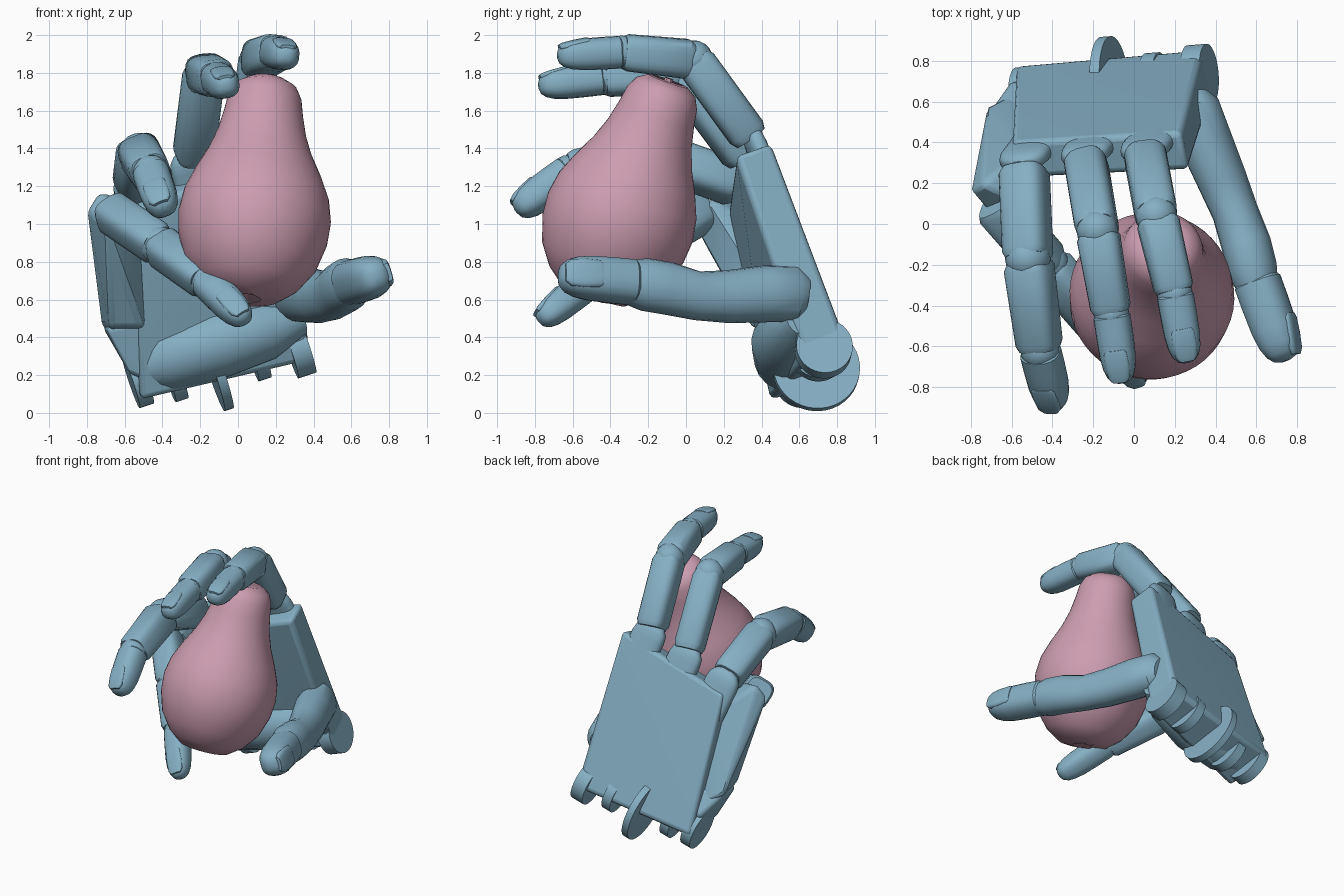
import bpy, bmesh, math
from mathutils import Vector as V

cube = bpy.data.objects.get("Cube")
if cube:
    bpy.data.objects.remove(cube)


def material(name, rgb):
    m = bpy.data.materials.new(name)
    m.use_nodes = True
    m.diffuse_color = (*rgb, 1)
    m.node_tree.nodes["Principled BSDF"].inputs["Base Color"].default_value = (*rgb, 1)
    return m


BLUE = material("steel blue", (0.235, 0.43, 0.55))
PINK = material("dusty pink", (0.61, 0.34, 0.44))


def finish(name, bm, mat, angle=35, bevel=0):
    bmesh.ops.recalc_face_normals(bm, faces=bm.faces)
    me = bpy.data.meshes.new(name)
    bm.to_mesh(me)
    bm.free()
    ob = bpy.data.objects.new(name, me)
    bpy.context.collection.objects.link(ob)
    me.materials.append(mat)
    if bevel:
        mod = ob.modifiers.new("soft edges", "BEVEL")
        mod.width, mod.segments = bevel, 3
    bpy.ops.object.select_all(action="DESELECT")
    ob.select_set(True)
    bpy.context.view_layer.objects.active = ob
    bpy.ops.object.shade_smooth_by_angle(angle=math.radians(angle))


def hull(name, points, bevel=0):
    bm = bmesh.new()
    for p in points:
        bm.verts.new(p)
    res = bmesh.ops.convex_hull(bm, input=bm.verts)
    bmesh.ops.delete(bm, geom=[g for g in res["geom_interior"] if g.is_valid], context="VERTS")
    bmesh.ops.dissolve_limit(bm, angle_limit=0.02, verts=bm.verts, edges=bm.edges)
    finish(name, bm, BLUE, 30, bevel)


def loft(name, pts, radii, up, wide=1, tall=1, power=0.8, sides=20, mat=BLUE):
    """Tube through pts with a rounded-box cross-section; up points to its back."""
    pts = [V(p) for p in pts]
    bm, rings = bmesh.new(), []
    for i, (p, r) in enumerate(zip(pts, radii)):
        d = (pts[min(i + 1, len(pts) - 1)] - pts[max(i - 1, 0)]).normalized()
        top = (V(up) - d * V(up).dot(d)).normalized()
        side = d.cross(top)
        ring = []
        for k in range(sides):
            a = math.tau * (k + 0.5) / sides
            c, s = math.cos(a), math.sin(a)
            x = math.copysign(abs(c) ** power, c) * r * wide
            y = math.copysign(abs(s) ** power, s) * r * tall
            ring.append(bm.verts.new(p + side * x + top * y))
        rings.append(ring)
    for a, b in zip(rings, rings[1:]):
        for k in range(sides):
            j = (k + 1) % sides
            bm.faces.new((a[k], a[j], b[j], b[k]))
    bm.faces.new(rings[0])
    bm.faces.new(rings[-1])
    finish(name, bm, mat)


def along(p, q, stations):
    return [V(p).lerp(V(q), t) for t in stations]


def phalanx(name, p, q, r0, r1, up):
    loft(name, along(p, q, (0, 0.07, 0.5, 0.93, 1)),
         (r0 * 0.85, r0, (r0 + r1) / 2, r1, r1 * 0.88), up, power=0.62)


def fingertip(name, p, q, r, up):
    stations = (0, 0.04, 0.3, 0.6, 0.78, 0.9, 0.97, 1)
    shape = (0.88, 1, 1, 0.97, 0.88, 0.72, 0.5, 0.2)
    loft(name, along(p, q, stations), [r * s for s in shape], up, tall=0.95)
    # Nail plate laid on the back of the tip
    d = (V(q) - V(p)).normalized()
    top = (V(up) - d * V(up).dot(d)).normalized()
    a, b = V(p).lerp(V(q), 0.5) + top * r * 0.79, V(p).lerp(V(q), 0.97) + top * r * 0.5
    loft(name + "_nail", along(a, b, (0, 0.1, 0.5, 0.85, 1)),
         [r * s for s in (0.5, 0.62, 0.66, 0.6, 0.4)], up, tall=0.34, power=0.7)


def disc(name, centre, axis, radius, thick):
    c, a = V(centre), V(axis).normalized()
    loft(name, (c - a * thick / 2, c + a * thick / 2), (radius, radius), (0, 0, 1), power=1, sides=40)


# Pear: a turned profile on a leaning axis
axis = V((0.08, 0.33, 0.94)).normalized()
centre = V((0.085, -0.36, 1.0))
profile = [(0.01, -.39), (.07, -.42), (.18, -.40), (.27, -.33), (.35, -.22), (.395, -.08), (.405, .04),
           (.385, .16), (.335, .28), (.275, .40), (.235, .51), (.21, .62), (.195, .71), (.165, .77),
           (.11, .805), (.05, .80), (.01, .77)]
loft("pear", [centre + axis * t for r, t in profile], [r for r, t in profile],
     (0, -1, 0), power=1, sides=48, mat=PINK)
tip = centre + axis * 0.76
loft("pear_stem", (tip, tip + axis * 0.06), (0.02, 0.025), (0, -1, 0), sides=8, mat=PINK)

# Palm slab: four back corners pushed forward by their own thickness
front = V((0.19, -0.92, -0.32)).normalized()
across = V((0.9, 0.07, 0.30)).normalized()
reach = front.cross(across).normalized()
back = [V((0.34, 0.86, 0.35)), V((0.23, 0.45, 1.43)), V((-0.60, 0.40, 1.14)), V((-0.58, 0.78, 0.18))]
depth = (0.24, 0.20, 0.19, 0.36)
hull("palm", back + [p + front * d for p, d in zip(back, depth)], 0.03)
loft("thumb_mound", ((-.50, .56, .24), (-.38, .54, .29), (-.10, .53, .37), (.15, .57, .44), (.33, .62, .50)),
     (.13, .18, .185, .16, .09), front, power=1)

# Wrist tabs and the large hinge disc
disc("wrist_disc", (-0.12, 0.69, 0.235), across, 0.23, 0.05)
for name, c, r, t in (("wrist_end_right", (0.32, 0.73, 0.34), 0.15, 0.10),
                      ("wrist_tab_inner", (0.10, 0.70, 0.31), 0.14, 0.07),
                      ("wrist_tab_outer", (-0.34, 0.62, 0.20), 0.14, 0.07),
                      ("wrist_end_left", (-0.53, 0.62, 0.18), 0.15, 0.08)):
    disc(name, c, across, r, t)

# Fingers: knuckle, two middle joints, tip
fingers = {
    "index": ((.05, .36, 1.43), (.11, .04, 1.87), (.20, -.34, 1.91), (.26, -.68, 1.89), .105, (0, .4, 1)),
    "middle": ((-.24, .33, 1.32), (-.18, -.03, 1.80), (-.11, -.44, 1.77), (-.06, -.78, 1.73), .105, (-.2, .4, 1)),
    "ring": ((-.54, .30, 1.20), (-.52, -.17, 1.37), (-.46, -.62, 1.27), (-.39, -.90, 1.07), .115, (-.4, .1, 1)),
    "little": ((-.70, .12, 1.08), (-.42, -.20, .89), (-.17, -.50, .70), (.04, -.77, .49), .105, (-.3, -.5, .8)),
}
for name, (k, a, b, t, r, up) in fingers.items():
    k, a, b, t = V(k), V(a), V(b), V(t)
    phalanx(name + "_lower", k.lerp(a, 0.06), a, r, r, up)
    phalanx(name + "_middle", a.lerp(b, 0.03), b.lerp(a, 0.02), r, r * 0.93, up)
    fingertip(name + "_tip", b, t, r * 0.86, up)
    for joint, n, s in ((a, "upper", 0.98), (b, "end", 0.84)):
        bm = bmesh.new()
        bmesh.ops.create_uvsphere(bm, u_segments=16, v_segments=10, radius=r * s)
        bmesh.ops.translate(bm, verts=bm.verts, vec=joint)
        finish(name + "_" + n + "_joint", bm, BLUE)
    if name != "little":
        # Rounded prong continuing the back of the palm over the knuckle
        p = k + front * (front.dot(back[1] - k) + 0.045)
        loft(name + "_knuckle", along(p - reach * 0.3, p + reach * 0.08, (0, 0.7, 0.85, 0.95, 1)),
             (.125, .125, .115, .085, .04), -front, tall=0.42, power=0.7)

# Side plate carrying the little finger
hull("little_finger_plate", [V(p) for p in (
    (-.80, .16, 1.08), (-.74, .20, 1.18), (-.57, .12, 1.13), (-.70, .04, 1.00), (-.72, .58, .45),
    (-.60, .64, .38), (-.42, .55, .45), (-.50, .35, .45), (-.68, .36, .45), (-.56, .34, 1.02))], 0.03)
hull("little_finger_root", [V(p) for p in (
    (-.72, .55, .46), (-.70, .38, .45), (-.48, .36, .50), (-.44, .64, .50), (-.60, .72, .28),
    (-.57, .45, .20), (-.45, .45, .15))], 0.03)

# Thumb: one smooth curved stalk and a tip
loft("thumb_stalk", ((.28, .64, .62), (.29, .58, .63), (.345, .42, .63), (.43, .22, .615), (.495, .06, .62),
                     (.55, -.10, .66), (.58, -.22, .68), (.605, -.30, .69)),
     (.09, .14, .145, .135, .125, .135, .135, .115), (1, 0, .2), wide=1.04, tall=0.9, power=0.95)
fingertip("thumb_tip", (.60, -.27, .69), (.745, -.67, .73), .12, (1, 0, .3))
